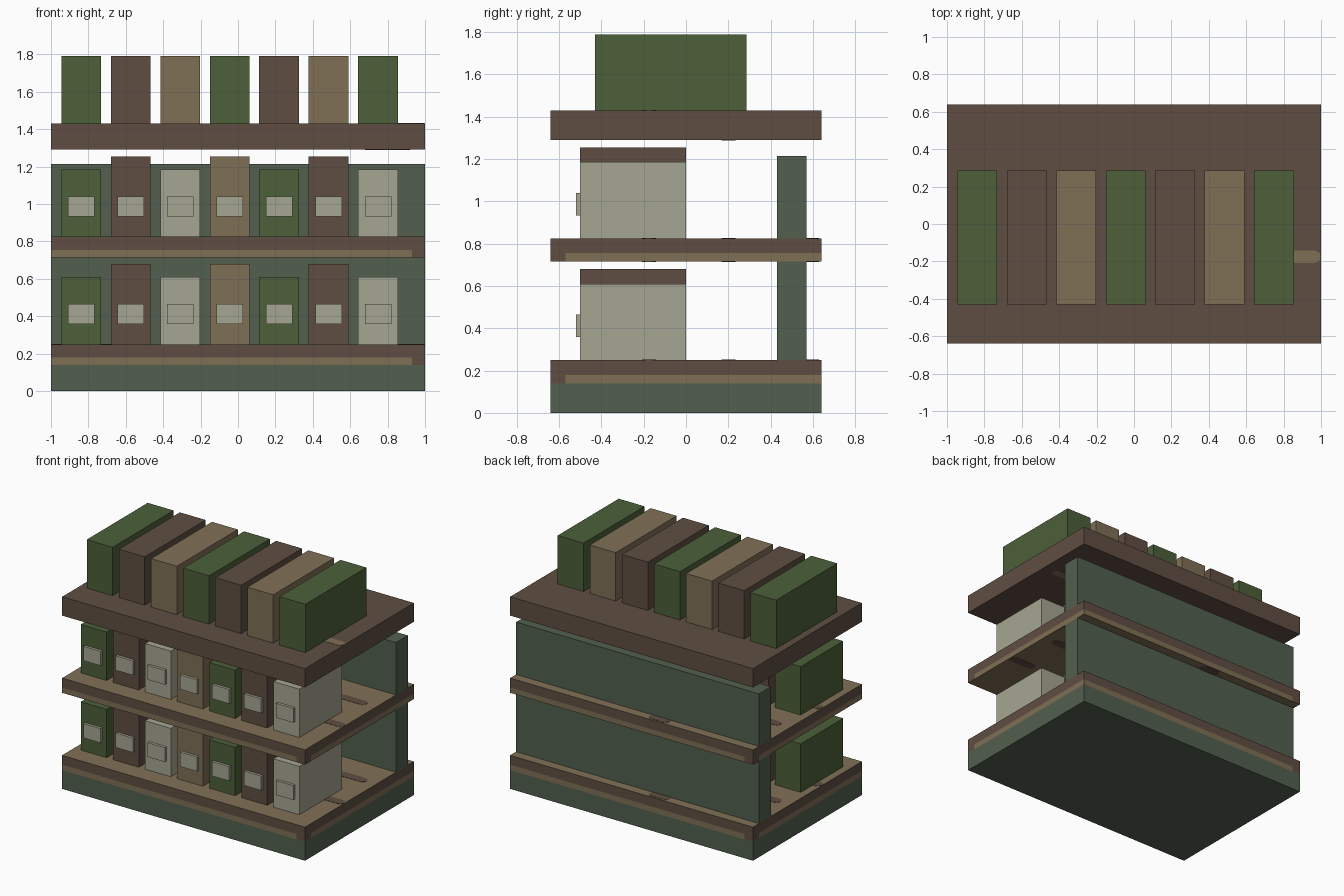
import bpy, bmesh, math
from mathutils import Vector

if "Cube" in bpy.data.objects:
    bpy.data.objects.remove(bpy.data.objects["Cube"])


def material(name, rgb):
    m = bpy.data.materials.new(name)
    m.diffuse_color = (*rgb, 1)
    m.use_nodes = True
    m.node_tree.nodes["Principled BSDF"].inputs["Base Color"].default_value = m.diffuse_color
    return m


BROWN = material("brown wood", (0.116, 0.076, 0.055))
TAN = material("tan wood", (0.216, 0.162, 0.092))
GREEN = material("leaf green", (0.072, 0.117, 0.041))
SAGE = material("grey green", (0.084, 0.117, 0.078))
PALE = material("pale stone", (0.381, 0.381, 0.287))


def finish(name, bm, mats):
    me = bpy.data.meshes.new(name)
    bm.to_mesh(me)
    bm.free()
    for m in mats:
        me.materials.append(m)
    ob = bpy.data.objects.new(name, me)
    bpy.context.collection.objects.link(ob)
    return ob


def box_mesh(lo, hi):
    lo, hi = Vector(lo), Vector(hi)
    bm = bmesh.new()
    bmesh.ops.create_cube(bm, size=1)
    for v in bm.verts:
        v.co = (lo + hi) / 2 + v.co * (hi - lo)
    return bm


def box(name, lo, hi, mat):
    return finish(name, box_mesh(lo, hi), [mat])


def streak(name, x0, x1, y, z, mat, r=0.033):
    """Thin round-ended grain mark lying on a board, running along x."""
    bm = bmesh.new()
    vs = []
    for cx, start in ((x1 - r, -90), (x0 + r, 90)):
        for i in range(7):
            a = math.radians(start + 30 * i)
            vs.append(bm.verts.new((cx + r * math.cos(a), y + r * math.sin(a), z - 0.002)))
    face = bm.faces.new(vs)
    top = bmesh.ops.extrude_face_region(bm, geom=[face])["geom"]
    bmesh.ops.translate(bm, vec=(0, 0, 0.004),
                        verts=[g for g in top if isinstance(g, bmesh.types.BMVert)])
    bmesh.ops.recalc_face_normals(bm, faces=bm.faces)
    return finish(name, bm, [mat])


def shelf(name, z0, z1):
    """Brown-edged board with tan top, underside and lower edge band."""
    bm = box_mesh((-1, -0.64, z0), (1, 0.64, z1))
    cuts = [((0, 0, z0 + 0.04), (0, 0, 1))]
    cuts += [((s * 0.93, 0, 0), (1, 0, 0)) for s in (-1, 1)]
    cuts += [((0, s * 0.57, 0), (0, 1, 0)) for s in (-1, 1)]
    for co, no in cuts:
        bmesh.ops.bisect_plane(bm, geom=bm.verts[:] + bm.edges[:] + bm.faces[:],
                               plane_co=co, plane_no=no)
    for f in bm.faces:
        c, n = f.calc_center_median(), f.normal
        low = c.z < z0 + 0.04
        band = low and ((n.y < -0.5 and c.x < 0.93) or (n.y > 0.5 and c.x > -0.93)
                        or (n.x > 0.5 and c.y > -0.57) or (n.x < -0.5 and c.y < 0.57))
        f.material_index = int(abs(n.z) > 0.5 or band)
    finish(name, bm, [BROWN, TAN])
    # grain marks on both faces
    for z in (z0, z1):
        for s in (-1, 1):
            streak(name + "_grain", *sorted((s * 0.68, s * 0.92)), 0.2, z, BROWN)
            streak(name + "_grain", *sorted((s * 0.78, s * 0.998)), -0.175, z, BROWN)
        streak(name + "_grain", -0.28, -0.12, 0.595, z, BROWN)


# plinth, boards and back panels
box("plinth", (-1, -0.64, 0), (1, 0.64, 0.14), SAGE)
shelf("lower_shelf", 0.14, 0.25)
shelf("middle_shelf", 0.715, 0.825)
box("top_board", (-1, -0.64, 1.29), (1, 0.64, 1.43), BROWN)
streak("top_board_grain", 0.78, 0.998, -0.175, 1.43, TAN)
streak("top_board_grain", 0.68, 0.92, 0.2, 1.29, TAN)
box("lower_back_panel", (-1, 0.43, 0.25), (1, 0.57, 0.715), SAGE)
box("upper_back_panel", (-1, 0.43, 0.825), (1, 0.57, 1.215), SAGE)

# seven volumes per row
CENTRES = [-0.838 + 0.2645 * i for i in range(7)]
HALF = 0.1065

# labelled volumes on the two shelves
for z in (0.25, 0.825):
    for i, x in enumerate(CENTRES):
        mat = (GREEN, BROWN, PALE, TAN)[i % 4]
        height = 0.43 if i % 2 else 0.36
        box("shelf_book", (x - HALF, -0.5, z), (x + HALF, 0, z + height), mat)
        box("label", (x - 0.071, -0.52, z + 0.108), (x + 0.071, -0.498, z + 0.215), PALE)

# deeper volumes on the top board
for i, x in enumerate(CENTRES):
    box("top_book", (x - HALF, -0.43, 1.43), (x + HALF, 0.287, 1.79),
        (GREEN, BROWN, TAN)[i % 3])
